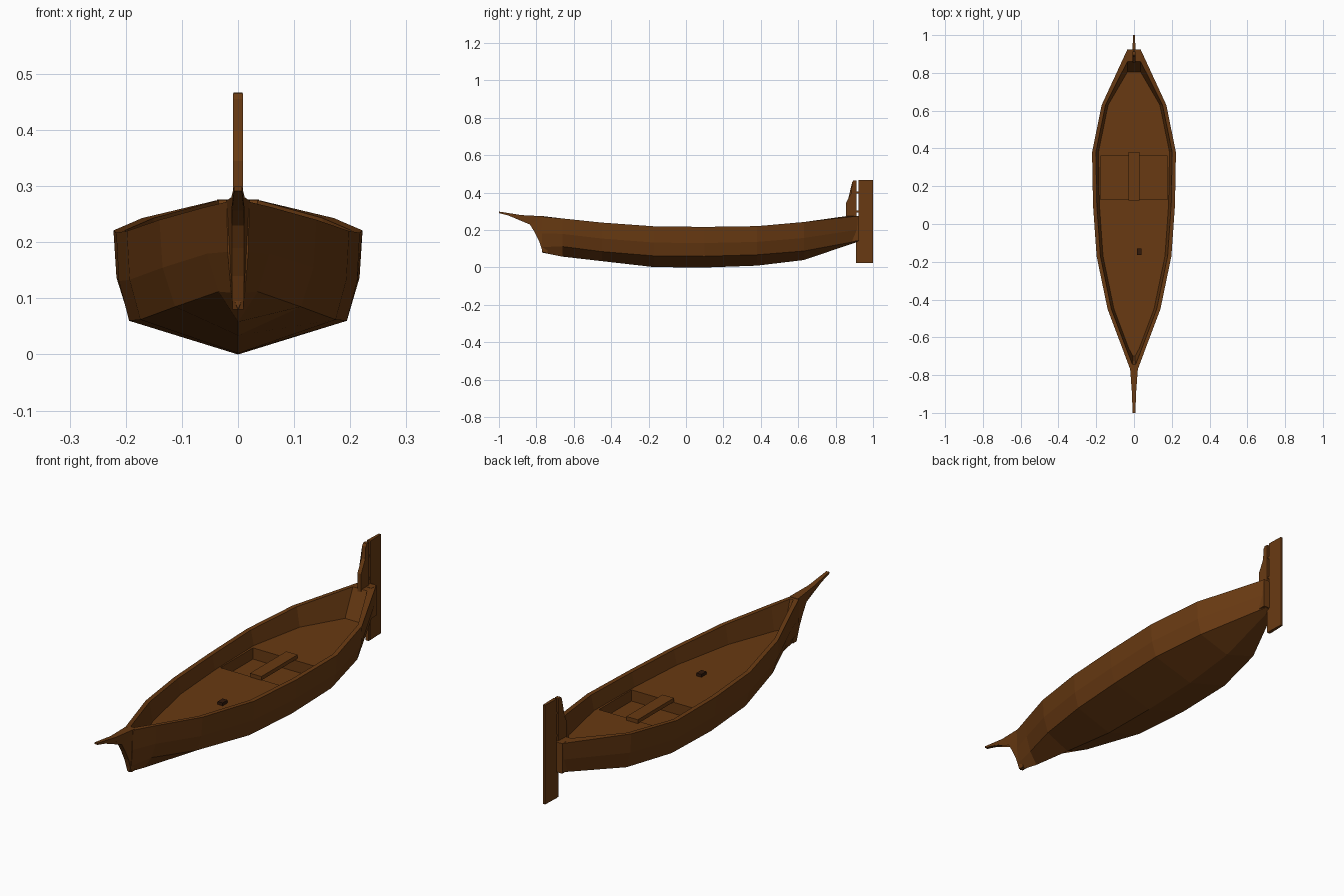
import bpy, bmesh

if "Cube" in bpy.data.objects:
    bpy.data.objects.remove(bpy.data.objects["Cube"])


def material(name, color):
    m = bpy.data.materials.new(name)
    m.diffuse_color = (*color, 1)
    m.use_nodes = True
    m.node_tree.nodes["Principled BSDF"].inputs["Base Color"].default_value = m.diffuse_color
    return m


WOOD = material("brown wood", (0.14, 0.042, 0.006))
DARK = material("dark fitting", (0.03, 0.009, 0.003))


def finish(name, bm, mat=WOOD):
    bmesh.ops.recalc_face_normals(bm, faces=bm.faces[:])
    me = bpy.data.meshes.new(name)
    bm.to_mesh(me)
    bm.free()
    me.materials.append(mat)
    ob = bpy.data.objects.new(name, me)
    bpy.context.collection.objects.link(ob)
    return ob


def box(name, x, y, z, mat=WOOD):
    bm = bmesh.new()
    bmesh.ops.create_cube(bm, size=1)
    for v in bm.verts:
        v.co = [r[0] + (c + 0.5) * (r[1] - r[0]) for c, r in zip(v.co, (x, y, z))]
    return finish(name, bm, mat)


def plate(name, profile):
    """Side profile of (y, z, half width), thickened symmetrically across x."""
    bm = bmesh.new()
    a = [bm.verts.new((w, y, z)) for y, z, w in profile]
    b = [bm.verts.new((-w, y, z)) for y, z, w in profile]
    n = len(a)
    faces = [bm.faces.new(a), bm.faces.new(b[::-1])]
    for i in range(n):
        j = (i + 1) % n
        bm.faces.new((a[i], b[i], b[j], a[j]))
    bmesh.ops.triangulate(bm, faces=faces)
    return finish(name, bm)


# Hull: y, keel z, chine x, chine z, sheer x, sheer z
FLOOR = 0.155
stations = [
    (-0.77, .080, .012, .110, .020, .272),
    (-0.66, .058, .035, .112, .061, .262),
    (-0.45, .034, .112, .085, .140, .240),
    (-0.17, .002, .174, .062, .198, .220),
    (0.10, .000, .194, .060, .217, .217),
    (0.38, .010, .195, .068, .222, .221),
    (0.63, .040, .148, .088, .171, .243),
    (0.92, .138, .022, .142, .037, .275),
]
bm = bmesh.new()
rings = []
for i, (y, zk, xc, zc, xs, zs) in enumerate(stations):
    xi, xf, yi, yf = xs - .02, xs - .034, y, y
    if i == 0:
        xi, xf, yi, yf = .008, .005, -.745, -.70
    if i == len(stations) - 1:
        xi, xf, yi, yf = .035, .035, .86, .805
    half = [(xc, y, zc), (xc + .8 * (xs - xc), y, zc + .45 * (zs - zc)),
            (xs, y, zs), (xi, yi, zs), (xf, yf, FLOOR)]
    pts = [(0, y, zk)] + half + [(-p[0], p[1], p[2]) for p in half[::-1]]
    rings.append([bm.verts.new(p) for p in pts])
for r, s in zip(rings, rings[1:]):
    for k in range(11):
        m = (k + 1) % 11
        bm.faces.new((r[k], r[m], s[m], s[k]))
for r in (rings[0], rings[-1]):          # outer end, rim end, inner end wall
    for ids in ((0, 1, 2, 3, 8, 9, 10), (3, 4, 7, 8), (4, 5, 6, 7)):
        bm.faces.new([r[k] for k in ids])
hull = finish("hull", bm)

# Foot well cut into the floor
cutter = box("well_cutter", (-.178, .178), (.13, .36), (.105, .19))
cutter.hide_render = True
cutter.hide_viewport = True
cut = hull.modifiers.new("well", "BOOLEAN")
cut.operation = "DIFFERENCE"
cut.solver = "EXACT"
cut.object = cutter

# Plank seat bridging the well
box("seat", (-.028, .028), (.125, .38), (.155, .172))

# Bow stem with projecting beak
plate("bow_stem", [
    (-.765, .08, .010), (-.785, .14, .011), (-.81, .19, .011), (-.835, .23, .011),
    (-.87, .257, .012), (-1.0, .291, .007), (-1.0, .299, .007),
    (-.88, .280, .012), (-.76, .274, .021), (-.74, .20, .012), (-.74, .08, .010)])

# Stern: transom block, post and rudder
box("transom", (-.037, .037), (.89, .925), (.142, .276))
plate("stern_post", [
    (.855, .26, .009), (.855, .345, .009), (.868, .37, .009), (.884, .40, .009),
    (.888, .455, .009), (.895, .465, .009), (.912, .465, .009), (.912, .26, .009)])
plate("rudder", [
    (.922, .025, .008), (1.0, .025, .005), (1.0, .467, .005), (.922, .467, .008)])
plate("rudder_foot", [
    (.91, .025, .007), (.93, .025, .007), (.93, .15, .007), (.91, .15, .007)])
for z in (.20, .30, .40):
    box("rudder_pin", (-.005, .005), (.90, .93), (z - .005, z + .005))

# Small deck cleat
cleat = box("cleat", (.015, .04), (-.165, -.13), (.155, .168), DARK)
